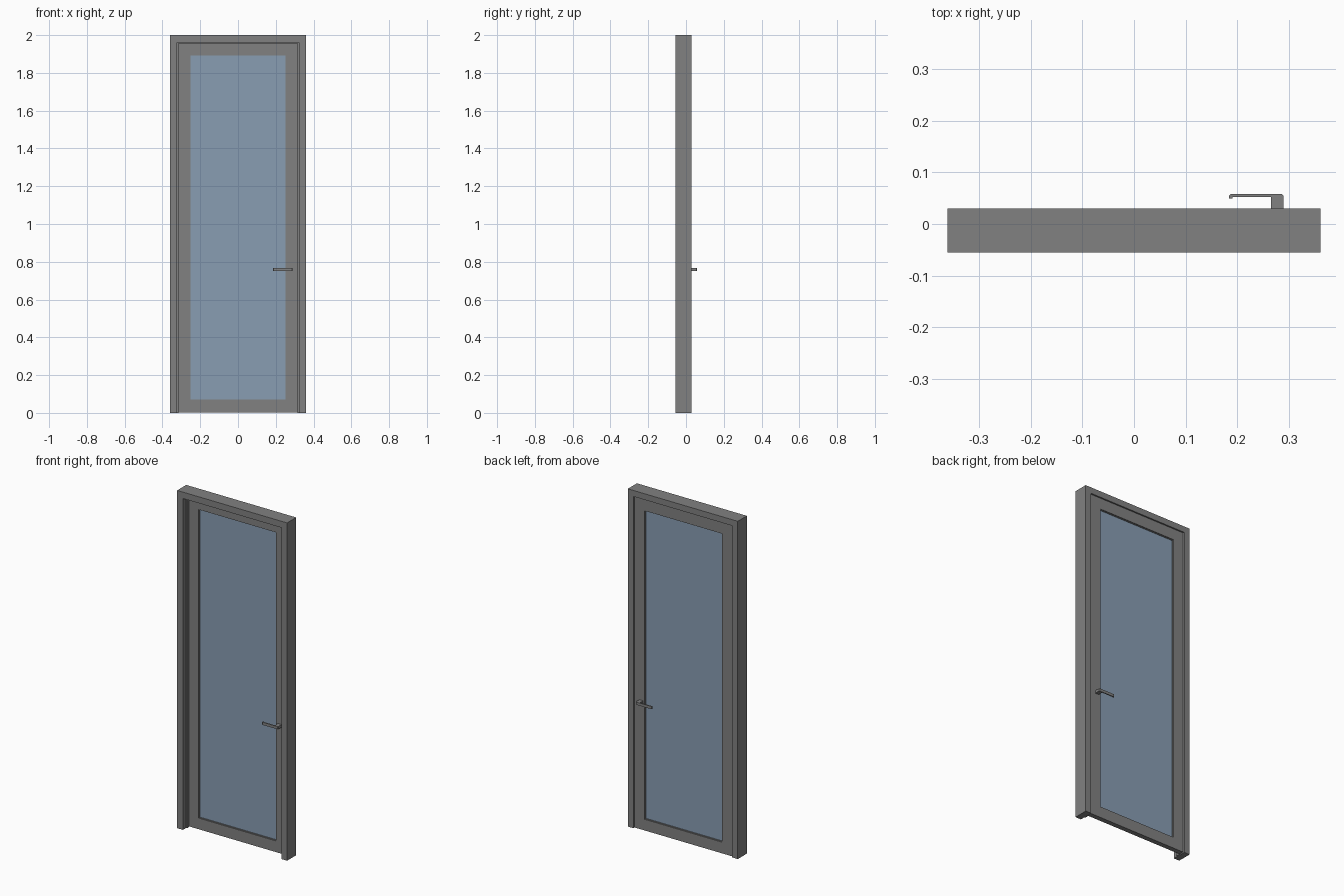
import bpy, bmesh
from mathutils import Vector

cube = bpy.data.objects.get("Cube")
if cube:
    bpy.data.objects.remove(cube, do_unlink=True)


def material(name, colour):
    mat = bpy.data.materials.new(name)
    mat.use_nodes = True
    mat.diffuse_color = (*colour, 1)
    bsdf = next(n for n in mat.node_tree.nodes if n.type == "BSDF_PRINCIPLED")
    bsdf.inputs["Base Color"].default_value = (*colour, 1)
    return mat


grey = material("grey_metal", (0.22, 0.22, 0.22))
blue = material("blue_glass", (0.25, 0.34, 0.45))


def finish(name, bm, mat):
    bmesh.ops.recalc_face_normals(bm, faces=bm.faces)
    mesh = bpy.data.meshes.new(name)
    bm.to_mesh(mesh)
    bm.free()
    mesh.materials.append(mat)
    obj = bpy.data.objects.new(name, mesh)
    bpy.context.collection.objects.link(obj)
    return obj


def prism(name, outline, along, mat):
    """Extrude a closed outline of 3D points along a vector."""
    bm = bmesh.new()
    face = bm.faces.new([bm.verts.new(p) for p in outline])
    moved = bmesh.ops.extrude_face_region(bm, geom=[face])["geom"]
    verts = [v for v in moved if isinstance(v, bmesh.types.BMVert)]
    bmesh.ops.translate(bm, verts=verts, vec=Vector(along))
    return finish(name, bm, mat)


def sweep(name, profile, half, bottom, top, mat, closed=True):
    """Sweep an (inset, y) profile round a rectangle; open ones have two feet."""
    bm = bmesh.new()
    rings = []
    for sx, sz in ((-1, 0), (-1, 1), (1, 1), (1, 0)):
        ring = []
        for inset, y in profile:
            z = top - inset if sz else bottom + inset * closed
            ring.append(bm.verts.new((sx * (half - inset), y, z)))
        rings.append(ring)
    n = len(profile)
    for k in range(4 if closed else 3):
        a, b = rings[k], rings[(k + 1) % 4]
        for i in range(n):
            j = (i + 1) % n
            bm.faces.new((a[i], a[j], b[j], b[i]))
    if not closed:
        bm.faces.new(rings[0])
        bm.faces.new(rings[3])
    return finish(name, bm, mat)


# Fixed frame: two jambs and a head, with a stop and a rebate for the leaf
sweep("door_frame",
      [(0, -0.055), (0.038, -0.055), (0.038, -0.025), (0.044, -0.025),
       (0.044, -0.005), (0.036, -0.005), (0.036, 0.03), (0, 0.03)],
      0.36, 0, 2, grey, closed=False)

# Moving leaf
sweep("door_leaf",
      [(0, -0.005), (0.066, -0.005), (0.066, 0.024), (0, 0.024)],
      0.32, 0.003, 1.962, grey)

# Slim beads holding the pane
sweep("glazing_bead",
      [(0, 0), (0.004, 0), (0.004, 0.019), (0, 0.019)],
      0.255, 0.068, 1.897, grey)

# Glass pane
pane = [(-0.252, 0.004, 0.07), (0.252, 0.004, 0.07),
        (0.252, 0.004, 1.895), (-0.252, 0.004, 1.895)]
prism("glass_pane", pane, (0, 0.011, 0), blue)

# Lever handles: one outline mirrored to either face of the leaf
lever = [(0.265, 0), (0.289, 0), (0.289, 0.031), (0.286, 0.034),
         (0.187, 0.034), (0.184, 0.031), (0.184, 0.025), (0.19, 0.025),
         (0.19, 0.028), (0.265, 0.028)]
for name, face_y, side in (("back_handle", 0.024, 1), ("front_handle", -0.005, -1)):
    points = [(x, face_y + side * d, 0.752) for x, d in lever]
    prism(name, points, (0, 0, 0.016), grey)
